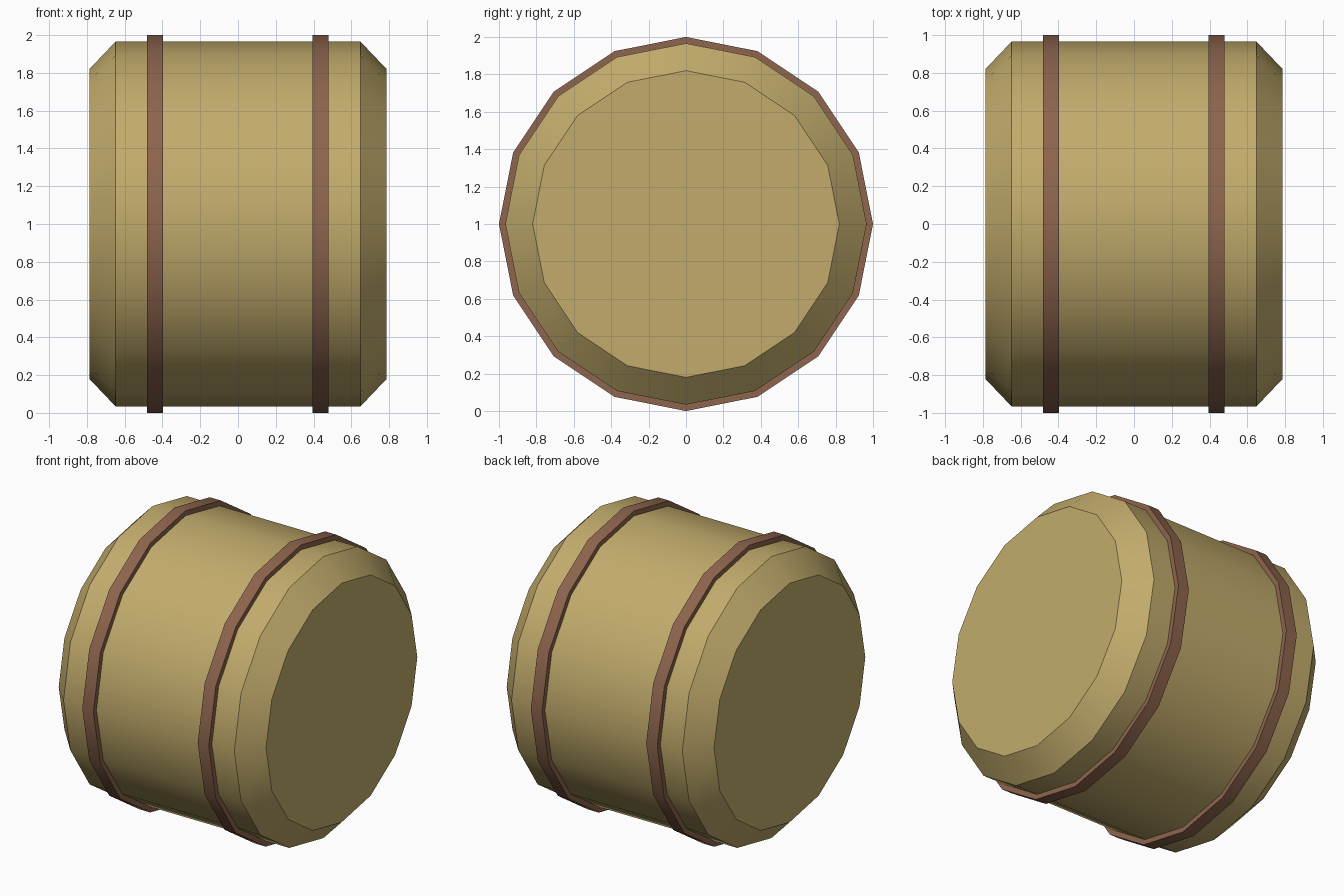
import bpy, bmesh
from math import cos, sin, pi, radians

if "Cube" in bpy.data.objects:
    bpy.data.objects.remove(bpy.data.objects["Cube"])

SIDES = 16
CENTRE_Z = 1.0


def material(name, colour):
    mat = bpy.data.materials.new(name)
    mat.diffuse_color = (*colour, 1)
    mat.use_nodes = True
    mat.node_tree.nodes["Principled BSDF"].inputs["Base Color"].default_value = mat.diffuse_color
    return mat


def lathe_x(name, profile, mat, closed=False):
    """Spin (x, radius) points around the horizontal barrel axis."""
    bm = bmesh.new()
    rings = [[bm.verts.new((x, r * sin(2 * pi * i / SIDES), r * cos(2 * pi * i / SIDES)))
              for i in range(SIDES)] for x, r in profile]
    pairs = list(zip(rings, rings[1:]))
    if closed:
        pairs.append((rings[-1], rings[0]))
    else:
        bm.faces.new(rings[0])
        bm.faces.new(rings[-1])
    for a, b in pairs:
        for i in range(SIDES):
            j = (i + 1) % SIDES
            bm.faces.new((a[i], a[j], b[j], b[i]))
    bmesh.ops.recalc_face_normals(bm, faces=bm.faces)
    mesh = bpy.data.meshes.new(name)
    bm.to_mesh(mesh)
    bm.free()
    mesh.materials.append(mat)
    obj = bpy.data.objects.new(name, mesh)
    bpy.context.collection.objects.link(obj)
    obj.location.z = CENTRE_Z
    bpy.ops.object.select_all(action='DESELECT')
    obj.select_set(True)
    bpy.context.view_layer.objects.active = obj
    bpy.ops.object.shade_smooth_by_angle(angle=radians(30))
    return obj


wood = material("wood", (0.54, 0.41, 0.15))
band = material("band", (0.27, 0.13, 0.075))

# Barrel body with chamfered ends
lathe_x("barrel_body", [(-0.787, 0.82), (-0.648, 0.966), (0.648, 0.966), (0.787, 0.82)], wood)

# Two raised hoops around the body
for name, x0, x1 in (("left_hoop", -0.482, -0.398), ("right_hoop", 0.394, 0.478)):
    lathe_x(name, [(x0, 0.955), (x0, 1.0), (x1, 1.0), (x1, 0.955)], band, closed=True)
